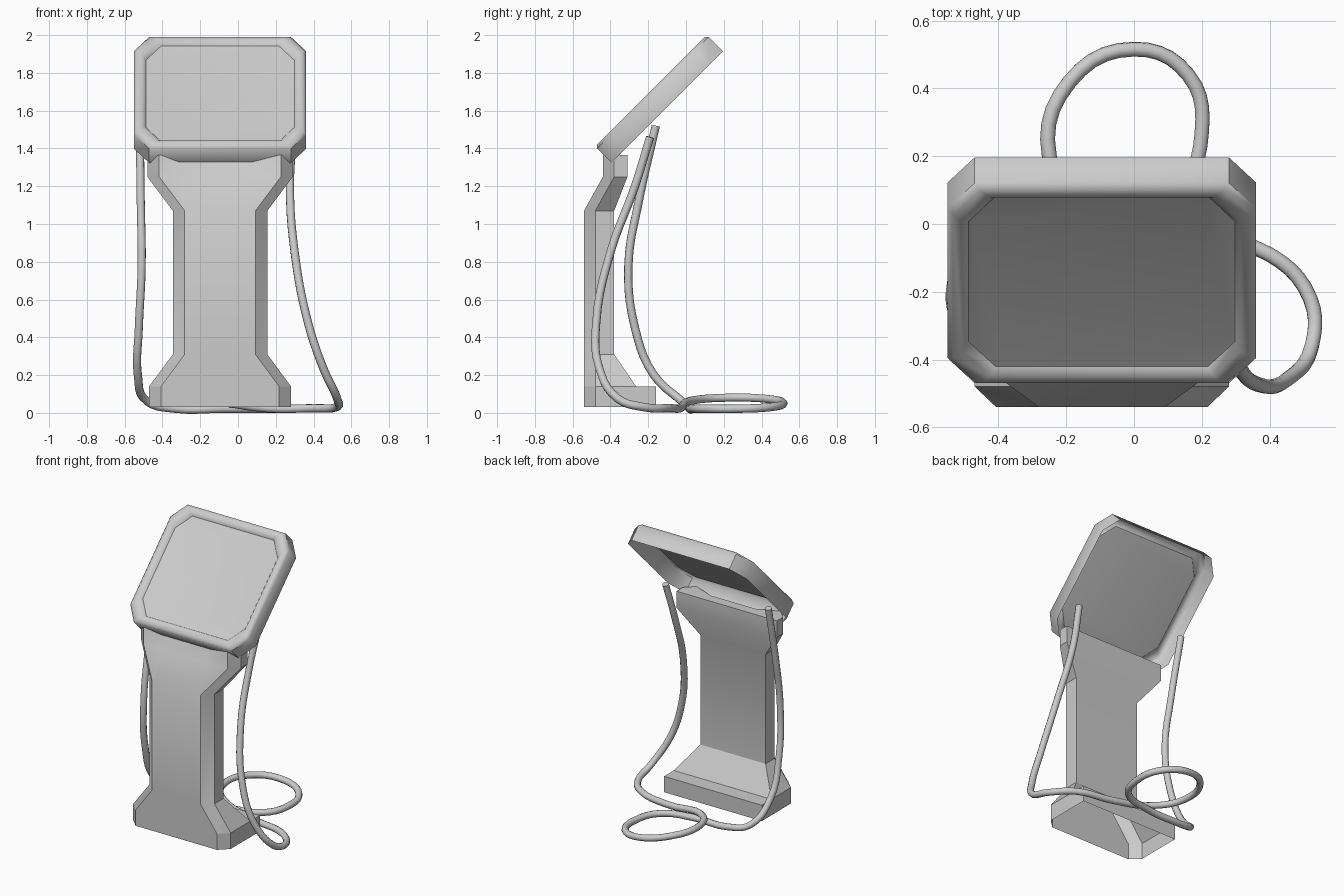
import bpy, bmesh, math
from mathutils import Matrix, Vector

if "Cube" in bpy.data.objects:
    bpy.data.objects.remove(bpy.data.objects["Cube"])

CX = -0.095  # centre line of the stand and screen


def loft(name, rings, cap_start=False, cap_end=False, matrix=None, angle=30):
    """Skin a list of equal-length point rings into one mesh object."""
    bm = bmesh.new()
    loops = [[bm.verts.new(p) for p in ring] for ring in rings]
    n = len(loops[0])
    for a, b in zip(loops, loops[1:]):
        for i in range(n):
            j = (i + 1) % n
            bm.faces.new((a[i], a[j], b[j], b[i]))
    if cap_start:
        bm.faces.new(list(reversed(loops[0])))
    if cap_end:
        bm.faces.new(loops[-1])
    if matrix:
        bm.transform(matrix)
    me = bpy.data.meshes.new(name)
    bm.to_mesh(me)
    bm.free()
    ob = bpy.data.objects.new(name, me)
    bpy.context.collection.objects.link(ob)
    bpy.ops.object.select_all(action='DESELECT')
    ob.select_set(True)
    bpy.context.view_layer.objects.active = ob
    bpy.ops.object.shade_smooth_by_angle(angle=math.radians(angle))
    return ob


def octagon(hw, hh, cx, cy, z):
    """Rectangle with cut corners, counter-clockwise."""
    half = [(hw, -hh + cy), (hw, hh - cy), (hw - cx, hh)]
    right = [(hw - cx, -hh)] + half
    left = [(-x, y) for x, y in reversed(right)]
    return [(x, y, z) for x, y in right + left]


def body_ring(z, hw, front, mid, back):
    """Stand section with cut front corners and its own depth at the middle."""
    right = [(0.17, mid), (hw - 0.063, front), (hw, front + 0.06), (hw, back)]
    left = [(-x, y) for x, y in reversed(right)]
    return [(CX + x, y, z) for x, y in right + left]


# Pedestal: base block, flared column, head bracket
sections = [
    (0.03, 0.375, -0.54, -0.54, -0.16),
    (0.14, 0.375, -0.54, -0.54, -0.16),
    (0.141, 0.375, -0.54, -0.54, -0.265),
    (0.31, 0.25, -0.54, -0.54, -0.38),
    (1.07, 0.25, -0.54, -0.54, -0.38),
    (1.25, 0.385, -0.44, -0.44, -0.31),
    (1.365, 0.385, -0.44, -0.38, -0.31),
]
loft("pedestal", [body_ring(*s) for s in sections], cap_end=True)

# Tilted screen: open-backed housing with a raised rim, plus display panel
tilt = Matrix.Translation((CX, -0.185, 1.705)) @ Matrix.Rotation(math.radians(45), 4, 'X')
HW, HH = 0.455, 0.418
frame = [(0, -0.122), (0, -0.015), (0.015, 0), (0.045, 0), (0.062, -0.022)]
loft("screen_housing",
     [octagon(HW - i, HH - i, 0.08, 0.105, w) for i, w in frame],
     matrix=tilt, angle=50)
loft("display_panel",
     [octagon(HW - 0.062, HH - 0.062, 0.08, 0.105, -0.022),
      octagon(HW - 0.07, HH - 0.07, 0.08, 0.105, -0.023)],
     cap_end=True, matrix=tilt)

# Cable: down the right side, one loop on the floor, up the left side
path = [
    (0.29, -0.19, 1.46), (0.275, -0.27, 1.20), (0.30, -0.40, 0.85),
    (0.37, -0.475, 0.48), (0.45, -0.46, 0.24), (0.525, -0.36, 0.075),
    (0.52, -0.22, 0.03), (0.40, -0.09, 0.025), (0.15, -0.03, 0.025),
    (-0.13, 0.03, 0.065), (-0.25, 0.20, 0.08), (-0.19, 0.42, 0.075),
    (0.0, 0.516, 0.05), (0.16, 0.44, 0.03), (0.20, 0.27, 0.022),
    (0.13, 0.10, 0.022), (-0.08, 0.03, 0.022), (-0.33, 0.02, 0.022),
    (-0.48, -0.02, 0.06), (-0.53, -0.17, 0.20), (-0.525, -0.27, 0.45),
    (-0.51, -0.305, 0.78), (-0.515, -0.25, 1.12), (-0.52, -0.16, 1.52),
]
cu = bpy.data.curves.new("cable", 'CURVE')
cu.dimensions = '3D'
cu.bevel_depth = 0.022
cu.bevel_resolution = 3
cu.resolution_u = 5
cu.use_fill_caps = True
sp = cu.splines.new('BEZIER')
sp.bezier_points.add(len(path) - 1)
for bp, p in zip(sp.bezier_points, path):
    bp.co = Vector(p)
    bp.handle_left_type = bp.handle_right_type = 'AUTO'
sp.use_smooth = True
cable = bpy.data.objects.new("cable", cu)
bpy.context.collection.objects.link(cable)
